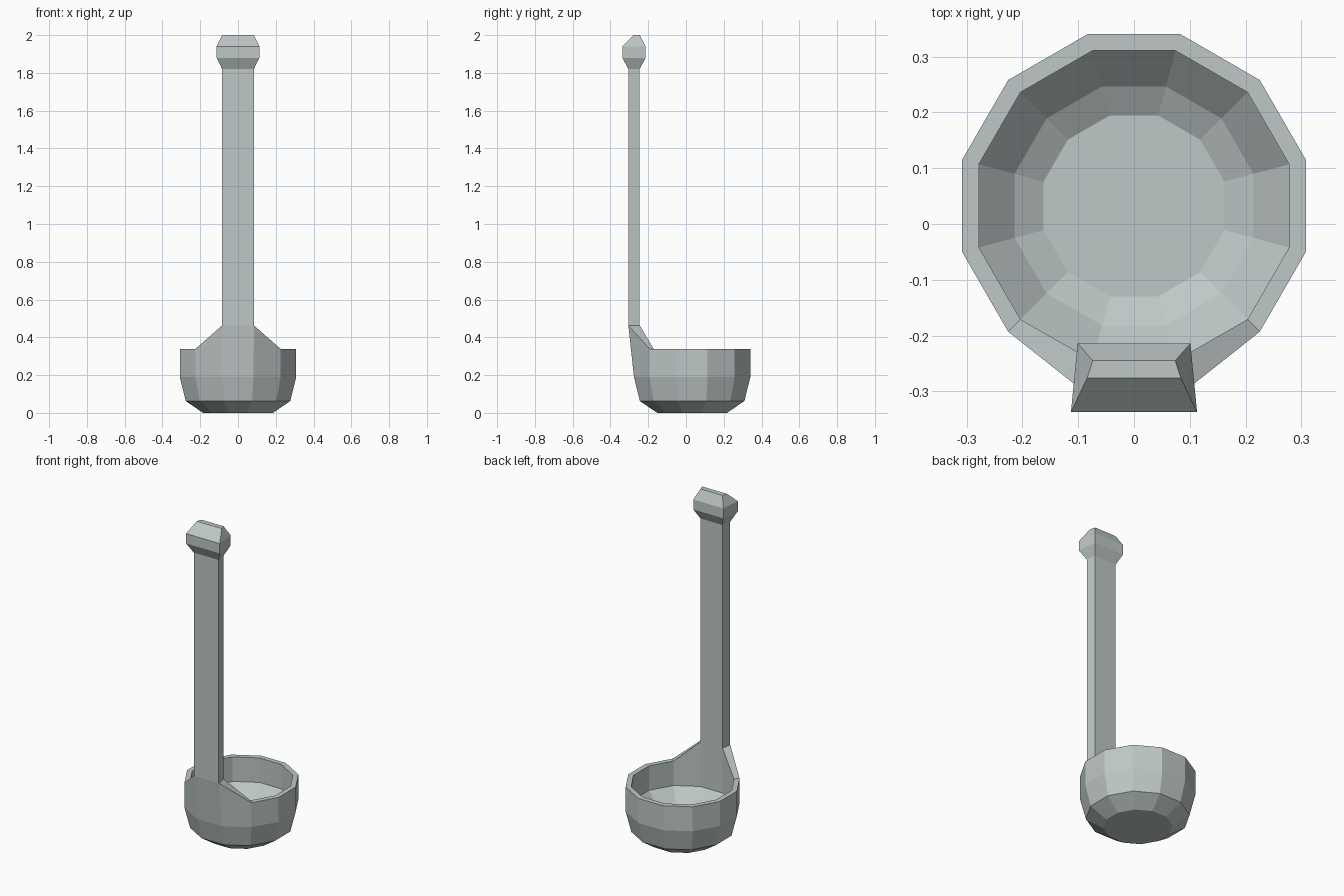
import bpy, bmesh, math

if "Cube" in bpy.data.objects:
    bpy.data.objects.remove(bpy.data.objects["Cube"])

SIDES = 12
CY = 0.0325          # bowl centre in y

steel = bpy.data.materials.new("grey_metal")
steel.diffuse_color = (0.52, 0.58, 0.57, 1)
steel.use_nodes = True
steel.node_tree.nodes["Principled BSDF"].inputs["Base Color"].default_value = steel.diffuse_color

bm = bmesh.new()


def bowl_ring(apothem, z):
    r = apothem / math.cos(math.pi / SIDES)
    ring = []
    for k in range(SIDES):
        a = math.radians(15 + 30 * k)
        ring.append(bm.verts.new((r * math.cos(a), CY + r * math.sin(a), z)))
    return ring


def bridge(a, b, skip=()):
    n = len(a)
    for i in range(n):
        if i not in skip:
            j = (i + 1) % n
            bm.faces.new((a[i], a[j], b[j], b[i]))


# bowl: outside from the base up to the rim, then down the inside
profile = [(0.185, 0), (0.277, 0.063), (0.308, 0.19), (0.308, 0.339),
           (0.278, 0.339), (0.278, 0.19), (0.214, 0.122), (0.162, 0.092)]
rings = [bowl_ring(a, z) for a, z in profile]
outer, inner = rings[3], rings[4]

# front rim vertices rise to form the neck under the handle
fl, fr = 8, 9
for i in (fl, fr):
    s = -1 if i == fl else 1
    outer[i].co = (s * 0.084, -0.305, 0.463)
    inner[i].co = (s * 0.074, -0.245, 0.463)

for n, (a, b) in enumerate(zip(rings, rings[1:])):
    bridge(a, b, skip=(fl,) if n == 3 else ())
bm.faces.new(rings[0])
bm.faces.new(rings[-1])

# handle and knob, grown from the gap left in the rim
loop = [outer[fl], outer[fr], inner[fr], inner[fl]]
handle = [  # front half width, back half width, front y, back y, z
    (0.084, 0.074, -0.305, -0.245, 1.82),
    (0.113, 0.101, -0.337, -0.214, 1.88),
    (0.113, 0.101, -0.337, -0.214, 1.94),
    (0.084, 0.074, -0.276, -0.245, 2.00)]
for wf, wb, yf, yb, z in handle:
    new = [bm.verts.new(c) for c in
           ((-wf, yf, z), (wf, yf, z), (wb, yb, z), (-wb, yb, z))]
    bridge(loop, new)
    loop = new
bm.faces.new(loop)

bmesh.ops.recalc_face_normals(bm, faces=bm.faces)
mesh = bpy.data.meshes.new("ladle")
bm.to_mesh(mesh)
bm.free()
mesh.materials.append(steel)
bpy.context.collection.objects.link(bpy.data.objects.new("ladle", mesh))
